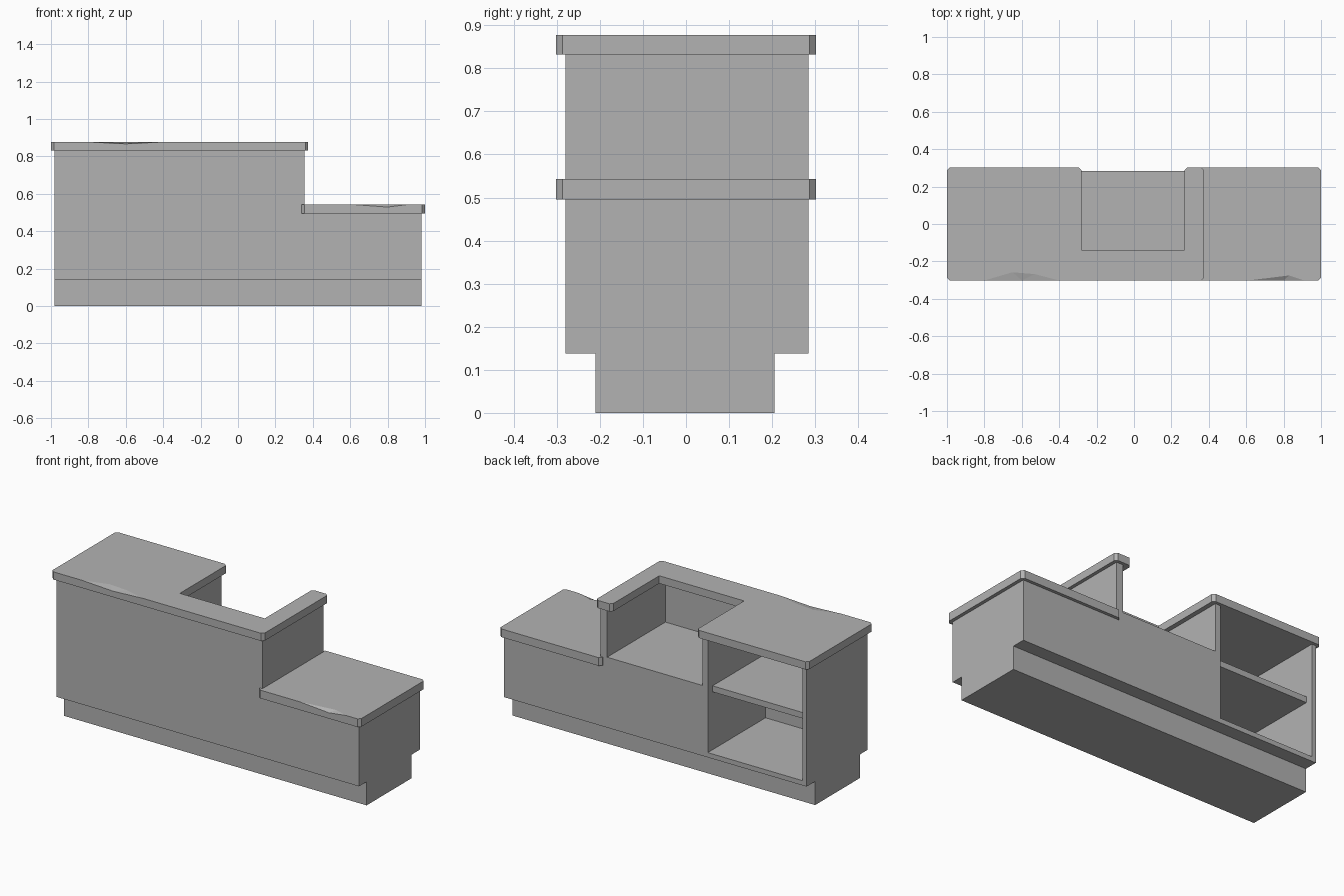
import bpy
import bmesh
from mathutils import Vector

cube = bpy.data.objects.get("Cube")
if cube:
    bpy.data.objects.remove(cube, do_unlink=True)

# Single grey finish
GREY = (0.448, 0.448, 0.448, 1.0)
grey = bpy.data.materials.new("plain grey")
grey.use_nodes = True
grey.diffuse_color = GREY
grey.node_tree.nodes["Principled BSDF"].inputs["Base Color"].default_value = GREY


def make_object(name, bm):
    bmesh.ops.recalc_face_normals(bm, faces=bm.faces[:])
    mesh = bpy.data.meshes.new(name)
    bm.to_mesh(mesh)
    bm.free()
    mesh.materials.append(grey)
    obj = bpy.data.objects.new(name, mesh)
    bpy.context.collection.objects.link(obj)
    return obj


def prism(name, profile, y0, y1):
    """Extrude an x-z profile along y."""
    bm = bmesh.new()
    face = bm.faces.new([bm.verts.new((x, y0, z)) for x, z in profile])
    new = bmesh.ops.extrude_face_region(bm, geom=[face])["geom"]
    moved = [v for v in new if isinstance(v, bmesh.types.BMVert)]
    bmesh.ops.translate(bm, verts=moved, vec=(0, y1 - y0, 0))
    return make_object(name, bm)


def box(name, x0, x1, y0, y1, z0, z1):
    return prism(name, [(x0, z0), (x1, z0), (x1, z1), (x0, z1)], y0, y1)


def clip_corners(points, sharp, size=0.015):
    """Cut every corner of an outline except the sharp ones."""
    out = []
    for i, p in enumerate(points):
        p = Vector(p)
        if i in sharp:
            out.append(p)
            continue
        for q in (points[i - 1], points[(i + 1) % len(points)]):
            out.append(p + (Vector(q) - p).normalized() * size)
    return out


def counter(name, corners, z0, z1, dent, inner, drop, sharp=()):
    """Slab with clipped corners and a shallow worn dent on its front edge.
    The first two corners run along the front from -x to +x."""
    outline = clip_corners(corners, sharp)
    y = corners[0][1]
    outline[2:2] = [Vector((x, y)) for x in dent]
    bm = bmesh.new()
    low = [bm.verts.new((p.x, p.y, z0)) for p in outline]
    top = [bm.verts.new((p.x, p.y, z1)) for p in outline]
    a, m, b = top[2:5]
    m.co.z -= drop
    pts = [bm.verts.new((px, py, z1)) for px, py in inner]
    bm.faces.new(low)
    bm.faces.new(top[:3] + pts + top[4:])
    chain = [a] + pts + [b]
    for p, q in zip(chain, chain[1:]):
        bm.faces.new((m, q, p))
    for i in range(len(low)):
        j = (i + 1) % len(low)
        bm.faces.new((low[i], low[j], top[j], top[i]))
    return make_object(name, bm)


def cut(target, cutter):
    mod = target.modifiers.new("cut", "BOOLEAN")
    mod.operation = "DIFFERENCE"
    mod.solver = "EXACT"
    mod.object = cutter
    bpy.context.view_layer.objects.active = target
    bpy.ops.object.modifier_apply(modifier=mod.name)
    bpy.data.objects.remove(cutter, do_unlink=True)


# Recessed plinth
box("plinth", -0.98, 0.98, -0.21, 0.205, 0, 0.138)

# Stepped desk body with a work recess and an open cabinet at the back
body = prism("desk_body", [(-0.98, 0.138), (0.98, 0.138), (0.98, 0.495),
                           (0.355, 0.495), (0.355, 0.832), (-0.98, 0.832)],
             -0.28, 0.284)
cut(body, box("recess_cutter", -0.307, 0.312, -0.255, 1, 0.55, 1))
cut(body, box("cabinet_cutter", -0.954, -0.34, -0.25, 1, 0.166, 1))

# Shelf inside the cabinet
box("cabinet_shelf", -0.954, -0.34, -0.25, 0.24, 0.505, 0.54)

# Raised countertop, notched around the work recess
F, B = -0.302, 0.302
counter("high_countertop",
        [(-1, F), (0.375, F), (0.375, B), (0.27, B),
         (0.27, -0.138), (-0.28, -0.138), (-0.28, B), (-1, B)],
        0.832, 0.877, (-0.8, -0.6, -0.4),
        [(-0.65, -0.258), (-0.53, -0.268)], 0.01, sharp=(4, 5))

# Lower countertop
counter("low_countertop", [(0.34, F), (1, F), (1, B), (0.34, B)],
        0.495, 0.543, (0.61, 0.8, 0.91), [(0.83, -0.275)], 0.014)
